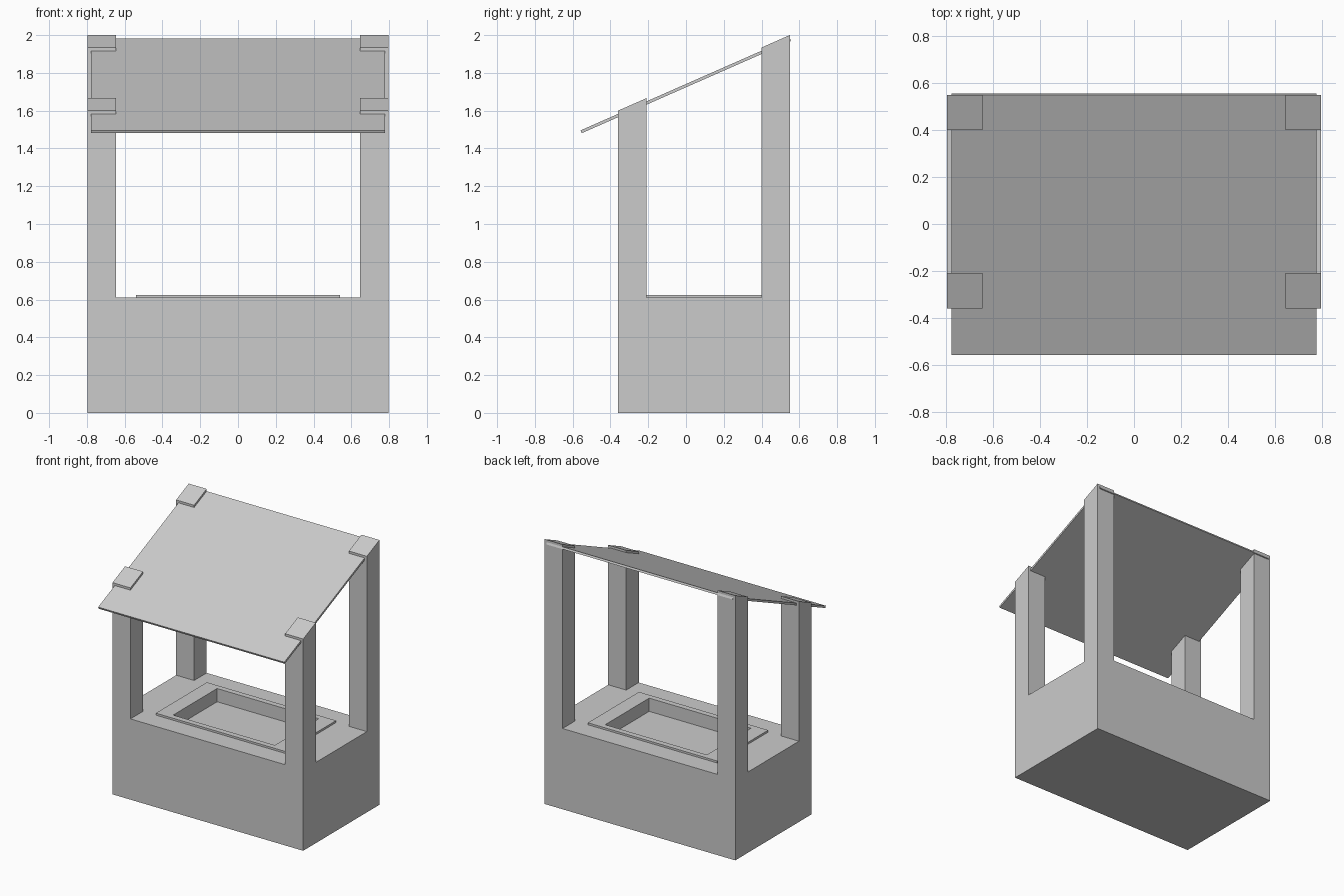
import bpy, bmesh
from math import atan, cos
from mathutils import Matrix, Vector

if "Cube" in bpy.data.objects:
    bpy.data.objects.remove(bpy.data.objects["Cube"])

X, Y0, Y1, H = 0.797, -0.36, 0.55, 0.61      # base footprint and height
PX, PY0, PY1 = 0.647, -0.21, 0.40            # inner faces of the posts
RX = 0.54                                    # half width of the basin rim
SLOPE = 0.44


def finish(bm, name):
    bmesh.ops.recalc_face_normals(bm, faces=bm.faces)
    mesh = bpy.data.meshes.new(name)
    bm.to_mesh(mesh)
    bm.free()
    obj = bpy.data.objects.new(name, mesh)
    bpy.context.collection.objects.link(obj)
    return obj


def box(bm, size, center):
    m = Matrix.Translation(center) @ Matrix.Diagonal((*size, 1))
    bmesh.ops.create_cube(bm, size=1, matrix=m)


def extrude(bm, face):
    """Extrude one face, remove the old one and return the new cap."""
    new = bmesh.ops.extrude_face_region(bm, geom=[face])["geom"]
    if face.is_valid:
        bm.faces.remove(face)
    return next(g for g in new if isinstance(g, bmesh.types.BMFace))


# Base block, divided where posts and basin rim stand
bm = bmesh.new()
box(bm, (2 * X, Y1 - Y0, H), (0, (Y0 + Y1) / 2, H / 2))
cuts = [(x, 0) for x in (-PX, -RX, RX, PX)] + [(y, 1) for y in (PY0, PY1)]
for pos, axis in cuts:
    co, no = Vector(), Vector()
    co[axis], no[axis] = pos, 1
    bmesh.ops.bisect_plane(bm, geom=bm.verts[:] + bm.edges[:] + bm.faces[:],
                           plane_co=co, plane_no=no)

tops = [f for f in bm.faces if f.calc_center_median().z > H - 1e-4]
corners, middle = [], None
for f in tops:
    c = f.calc_center_median()
    if abs(c.x) > PX and not PY0 < c.y < PY1:
        corners.append(f)
    elif abs(c.x) < RX and PY0 < c.y < PY1:
        middle = f

# Four posts with sloping tops
for f in corners:
    for v in extrude(bm, f).verts:
        v.co.z = 1.60 + (v.co.y - Y0) * SLOPE

# Raised rim, then sunken basin
cap = extrude(bm, middle)
for v in cap.verts:
    v.co.z = 0.625
bmesh.ops.inset_region(bm, faces=[cap], thickness=0.06)
for v in cap.verts:
    v.co.x = 0.425 if v.co.x > 0 else -0.425
for v in extrude(bm, cap).verts:
    v.co.z = 0.525
finish(bm, "stand_with_posts")

# Sloping roof sheet, post tops poke through it
bm = bmesh.new()
angle = atan(SLOPE)
box(bm, (1.556, 1.108 / cos(angle), 0.016), (0, 0, 0))
roof = finish(bm, "roof")
roof.location = (0, -0.001, 1.732)
roof.rotation_euler.x = angle
